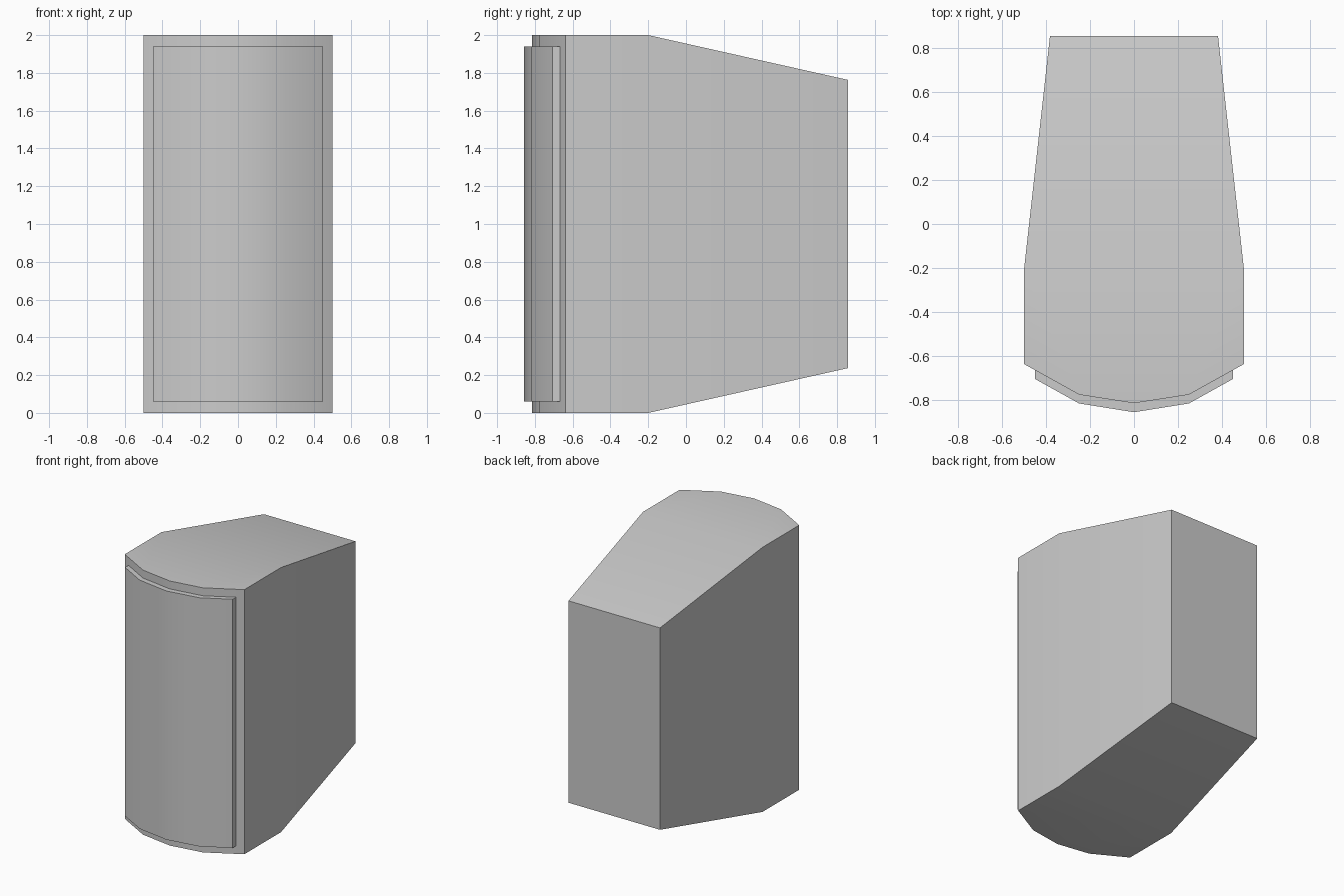
import bpy, bmesh, math

if "Cube" in bpy.data.objects:
    bpy.data.objects.remove(bpy.data.objects["Cube"])

def prism(outline, z0, z1):
    """Closed vertical prism from a plan outline of (x, y) points."""
    bm = bmesh.new()
    base = bm.faces.new([bm.verts.new((x, y, z0)) for x, y in outline])
    ext = bmesh.ops.extrude_face_region(bm, geom=[base], use_keep_orig=True)
    for v in ext["geom"]:
        if isinstance(v, bmesh.types.BMVert):
            v.co.z = z1
    bmesh.ops.recalc_face_normals(bm, faces=bm.faces)
    return bm

def finish(bm, name):
    bmesh.ops.recalc_face_normals(bm, faces=bm.faces)
    mesh = bpy.data.meshes.new(name)
    bm.to_mesh(mesh)
    bm.free()
    obj = bpy.data.objects.new(name, mesh)
    bpy.context.collection.objects.link(obj)
    bpy.ops.object.select_all(action='DESELECT')
    obj.select_set(True)
    bpy.context.view_layer.objects.active = obj
    bpy.ops.object.shade_smooth_by_angle(angle=math.radians(30))

def mirrored(half):
    """Left-to-right arc from its centre-to-right half."""
    return [(-x, y) for x, y in reversed(half[1:])] + half

# Cabinet: bowed front section, then the rear drawn in to a smaller back panel
front = mirrored([(0, -0.816), (0.25, -0.777), (0.5, -0.638)])
bm = prism(front + [(0.5, -0.2), (-0.5, -0.2)], 0, 2)
rear = max(bm.faces, key=lambda f: f.calc_center_median().y)
rear = bmesh.ops.extrude_discrete_faces(bm, faces=[rear])["faces"][0]
for v in rear.verts:
    v.co = (v.co.x * 0.765, 0.857, 1 + (v.co.z - 1) * 0.763)
finish(bm, "cabinet")

# Grille: raised panel following the bow of the front, slightly sunk in
arc = mirrored([(0, -0.857), (0.25, -0.817), (0.45, -0.706)])
back = [(x, y + 0.045) for x, y in reversed(arc)]
finish(prism(arc + back, 0.06, 1.94), "front_grille")
